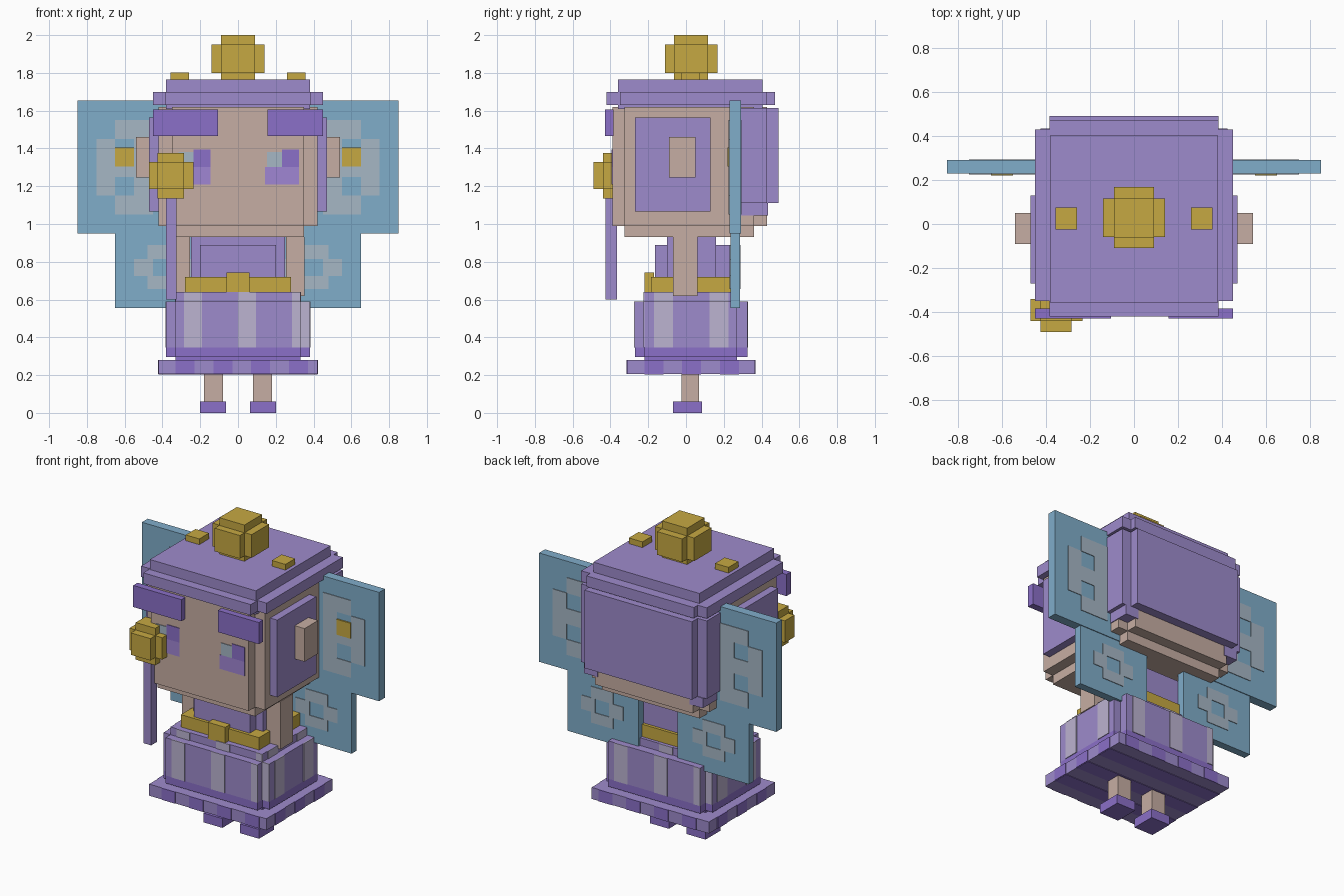
import bpy
import bmesh
from mathutils import Vector

if "Cube" in bpy.data.objects:
    bpy.data.objects.remove(bpy.data.objects["Cube"])


def material(name, r, g, b):
    lin = [((c / 255 + 0.055) / 1.055) ** 2.4 for c in (r, g, b)] + [1]
    m = bpy.data.materials.new(name)
    m.diffuse_color = lin
    m.use_nodes = True
    shader = m.node_tree.nodes["Principled BSDF"]
    shader.inputs["Base Color"].default_value = lin
    shader.inputs["Roughness"].default_value = 0.9
    return m


purple = material("soft purple", 158, 139, 204)
violet = material("deep violet", 139, 112, 200)
iris = material("iris lilac", 160, 134, 211)
skin = material("skin", 198, 174, 163)
gold = material("gold", 198, 169, 66)
blue = material("wing blue", 128, 173, 202)
grey = material("pale grey", 166, 183, 197)
pale = material("pale lilac", 188, 179, 209)


def blocks(name, mat, *boxes):
    """One object made of boxes, each given as (x range, y range, z range)."""
    bm = bmesh.new()
    for spans in boxes:
        lo, hi = (Vector(p) for p in zip(*spans))
        cube = bmesh.ops.create_cube(bm, size=1)["verts"]
        bmesh.ops.scale(bm, vec=hi - lo, verts=cube)
        bmesh.ops.translate(bm, vec=(lo + hi) / 2, verts=cube)
    mesh = bpy.data.meshes.new(name)
    bm.to_mesh(mesh)
    bm.free()
    mesh.materials.append(mat)
    obj = bpy.data.objects.new(name, mesh)
    bpy.context.collection.objects.link(obj)
    return obj


def pair(name, mat, *boxes):
    """The boxes on the left (+x), and mirrored on the right."""
    blocks("left_" + name, mat, *boxes)
    blocks("right_" + name, mat, *[((-x[1], -x[0]), y, z) for x, y, z in boxes])


def sym(a):
    return (-a, a)


def clip(span, limit):
    return (max(span[0], limit[0]), min(span[1], limit[1]))


def skin_of(at, t=0.004):
    return (at - t, at + t)


# Legs and feet
pair("leg", skin, ((0.08, 0.18), (-0.025, 0.07), (0.05, 0.21)))
pair("foot", violet, ((0.063, 0.2), (-0.07, 0.085), (0, 0.06)))

# Skirt hem with stripes around the rim and underneath
hem_x, hem_y, hem_z = sym(0.42), (-0.31, 0.365), (0.205, 0.28)
blocks("skirt_hem", purple, (hem_x, hem_y, hem_z))
rim = []
for i in range(4):
    xs = (-0.33 + 0.2 * i, -0.23 + 0.2 * i)
    rim += [(xs, skin_of(y), hem_z) for y in hem_y]
for i in range(3):
    ys = (-0.22 + 0.2 * i, -0.12 + 0.2 * i)
    rim += [(skin_of(x), ys, hem_z) for x in hem_x]
    rim.append((hem_x, ys, skin_of(hem_z[0], 0.003)))
blocks("hem_stripes", violet, *rim)

# Skirt tiers: a rounded block built from crossing boxes
wide = (sym(0.38), (-0.22, 0.27))
deep = (sym(0.33), (-0.27, 0.325))
core = (sym(0.33), (-0.22, 0.27))
low, mid, top = (0.295, 0.345), (0.345, 0.59), (0.59, 0.64)
blocks("skirt_band", violet, (*wide, low), (*deep, low), (*core, (0.27, 0.3)))
blocks("skirt", purple, (*wide, mid), (*deep, mid), (*core, (0.345, 0.64)))

stripes = []
for (xr, yr), zr in ((wide, mid), (deep, mid), (core, top)):
    for start in (-0.285, 0, 0.285):
        for side, y in ((1, yr[0]), (-1, yr[1])):
            span = sorted((side * start, side * (start + 0.095)))
            xs = clip(span, xr)
            stripes.append((xs, skin_of(y), zr))
    for ys in ((-0.17, -0.07), (0.125, 0.225)):
        stripes += [(skin_of(x), ys, zr) for x in xr]
blocks("skirt_stripes", pale, *stripes)

# Torso, belt and arms
blocks("torso", purple, (sym(0.2), (-0.165, 0.23), (0.6, 0.89)),
       (sym(0.25), (-0.1, 0.16), (0.6, 0.93)))
blocks("belt", gold, (sym(0.28), (-0.185, 0.25), (0.63, 0.72)))
blocks("buckle", gold, (sym(0.062), (-0.22, -0.17), (0.635, 0.742)))
pair("arm", skin, ((0.255, 0.353), (-0.07, 0.06), (0.62, 0.93)))

# Head and ears
blocks("head", skin, (sym(0.35), (-0.39, 0.43), (0.99, 1.62)),
       (sym(0.42), (-0.325, 0.36), (0.99, 1.62)),
       (sym(0.35), (-0.325, 0.36), (0.93, 1.6)))
pair("ear", skin, ((0.46, 0.54), (-0.09, 0.05), (1.245, 1.46)))

# Hair: side panels, back, and stepped crown
pair("side_hair", purple, ((0.4, 0.47), (-0.27, 0.13), (1.065, 1.565)))
blocks("back_hair", purple, (sym(0.385), (0.3, 0.49), (1.11, 1.615)),
       (sym(0.45), (0.29, 0.43), (1.11, 1.615)))
pair("hair_tip", purple, ((0.33, 0.425), (0.29, 0.435), (1.045, 1.11)))
blocks("crown_hair", purple, (sym(0.45), (-0.35, 0.43), (1.63, 1.7)),
       (sym(0.385), (-0.42, 0.47), (1.63, 1.7)),
       (sym(0.38), (-0.36, 0.405), (1.61, 1.765)))

# Bun and studs
blocks("bun", gold, (sym(0.14), (-0.06, 0.117), (1.8, 1.95)),
       (sym(0.09), (-0.11, 0.168), (1.8, 1.95)),
       (sym(0.09), (-0.063, 0.117), (1.76, 2.0)))
pair("hair_stud", gold, ((0.26, 0.357), (-0.025, 0.075), (1.76, 1.802)))

# Brows and eyes
brow_y, brow_z = (-0.43, -0.385), (1.465, 1.605)
blocks("right_brow", violet, ((-0.45, -0.105), brow_y, brow_z))
blocks("left_brow", violet, ((0.157, 0.45), brow_y, brow_z))
for side, x in (("right", -0.325), ("left", 0.143)):
    y = skin_of(-0.39)
    blocks(side + "_eye_shine", grey, ((x + 0.01, x + 0.09), y, (1.302, 1.38)))
    blocks(side + "_pupil", violet, ((x + 0.09, x + 0.18), y, (1.302, 1.395)))
    blocks(side + "_iris", iris, ((x, x + 0.18), y, (1.21, 1.302)))

# Wand held in front
blocks("wand_rod", purple, ((-0.38, -0.325), (-0.425, -0.365), (0.6, 1.15)))
wand_y, wand_x, wand_z = (-0.44, -0.34), (-0.425, -0.285), (1.185, 1.327)
blocks("wand_head", gold, ((-0.47, -0.235), wand_y, wand_z),
       (wand_x, (-0.49, -0.3), wand_z), (wand_x, wand_y, (1.135, 1.375)))

# Wings
wing_y = (0.23, 0.29)
pair("upper_wing", blue, ((0.14, 0.85), wing_y, (0.95, 1.655)))
low_y = (0.235, 0.285)
pair("lower_wing", blue, ((0.14, 0.65), low_y, (0.555, 0.95)))

# Wing markings on both faces: a pierced patch above, a blossom below
upper = [((0.65, 0.75), (1.15, 1.45)), ((0.45, 0.55), (1.05, 1.55)),
         ((0.55, 0.65), (1.45, 1.55)), ((0.55, 0.65), (1.25, 1.35)),
         ((0.55, 0.65), (1.05, 1.15))]
lower = [((0.45, 0.55), (0.725, 0.815)), ((0.25, 0.35), (0.725, 0.815)),
         ((0.32, 0.48), (0.815, 0.89)), ((0.32, 0.48), (0.655, 0.725))]
marks = [(x, skin_of(y), z) for x, z in upper for y in wing_y]
marks += [(x, skin_of(y), z) for x, z in lower for y in low_y]
pair("wing_markings", grey, *marks)
pair("wing_gem", gold, ((0.55, 0.65), (0.221, 0.232), (1.305, 1.405)))
